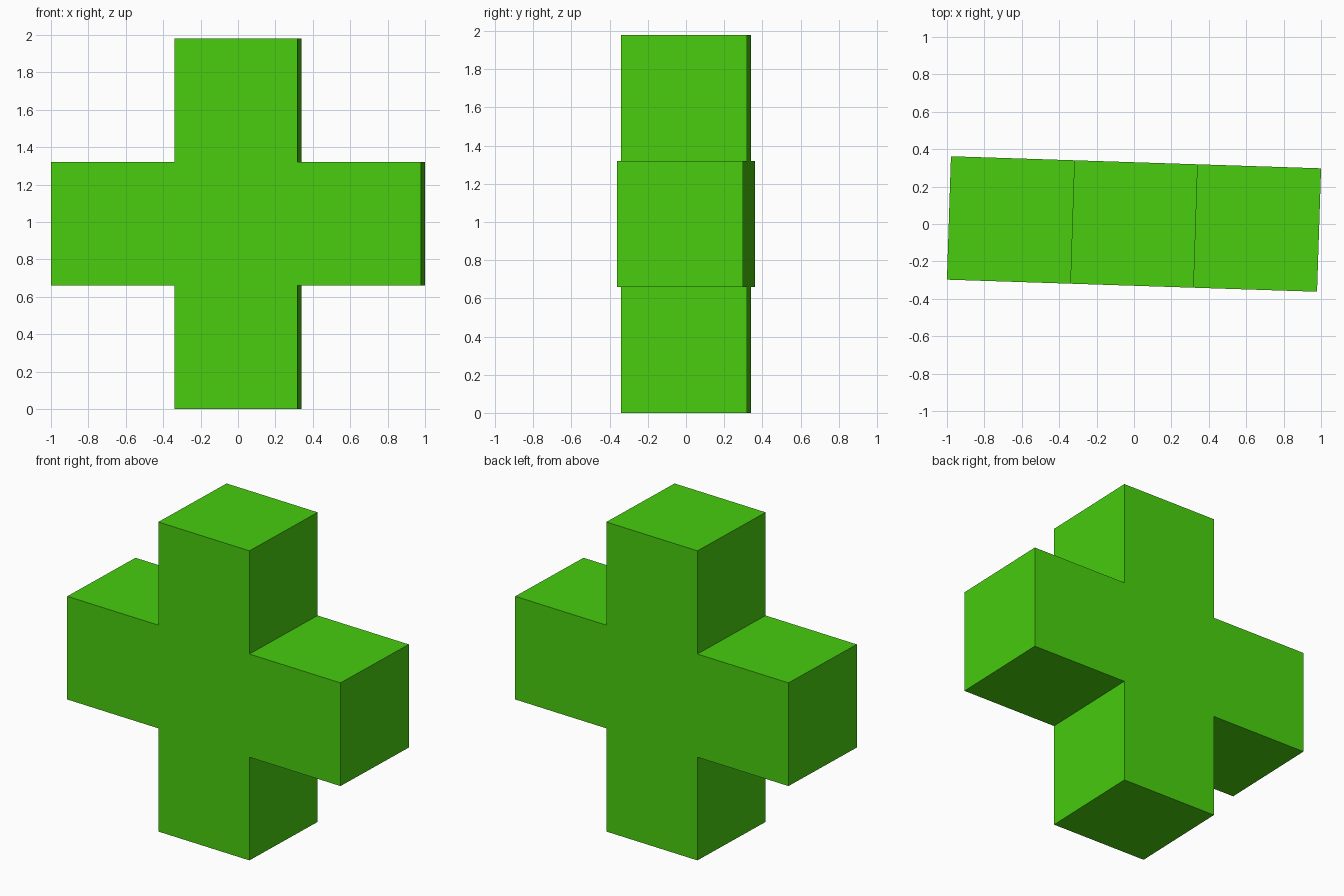
import bpy, bmesh, math
from mathutils import Matrix

cube = bpy.data.objects.get("Cube")
if cube:
    bpy.data.objects.remove(cube, do_unlink=True)

ARM = 0.66                      # width, depth and reach of every arm
H = ARM / 2
TURN = math.radians(-1.87)      # slight twist about the vertical axis

# Flat green colour
green = bpy.data.materials.new("bright_green")
green.use_nodes = True
colour = (0.065, 0.61, 0.0045, 1)
green.diffuse_color = colour
green.node_tree.nodes["Principled BSDF"].inputs["Base Color"].default_value = colour

# Plus-shaped profile: one quarter (two corners) repeated around the centre
quarter = [(H, H), (H, 3 * H)]
profile = []
for i in range(4):
    c, s = [(1, 0), (0, 1), (-1, 0), (0, -1)][i]
    for x, z in quarter + [(-H, 3 * H)]:
        profile.append((c * x - s * z, s * x + c * z))

# Extrude the profile from front to back
bm = bmesh.new()
front = bm.faces.new([bm.verts.new((x, -H, z)) for x, z in profile])
extruded = bmesh.ops.extrude_face_region(bm, geom=[front], use_keep_orig=True)
moved = [v for v in extruded["geom"] if isinstance(v, bmesh.types.BMVert)]
bmesh.ops.translate(bm, verts=moved, vec=(0, ARM, 0))
bmesh.ops.recalc_face_normals(bm, faces=bm.faces)

# Turn it and stand it on the ground
bm.transform(Matrix.Translation((0, 0, 3 * H)) @ Matrix.Rotation(TURN, 4, "Z"))
mesh = bpy.data.meshes.new("cross_block")
bm.to_mesh(mesh)
bm.free()
mesh.materials.append(green)
bpy.context.collection.objects.link(bpy.data.objects.new("cross_block", mesh))
